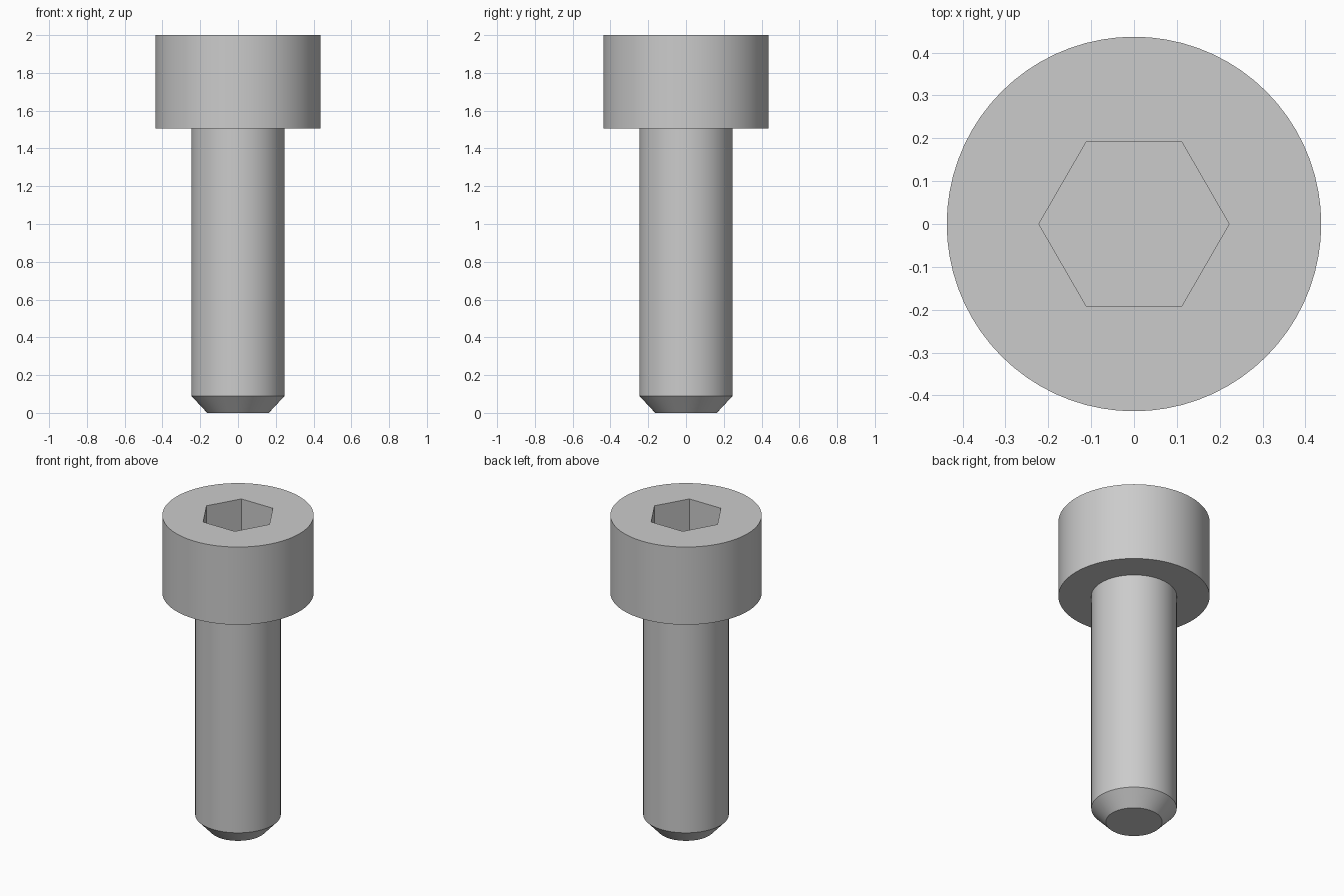
import bpy
import bmesh
from math import sin, cos, pi, radians

default = bpy.data.objects.get("Cube")
if default:
    bpy.data.objects.remove(default, do_unlink=True)

SEGMENTS = 72  # multiple of six, so the socket corners land on vertices
HEAD_R, SHANK_R, TIP_R = 0.437, 0.247, 0.163
SOCKET_R, SOCKET_DEPTH = 0.222, 0.25
HEIGHT, HEAD_BASE, CHAMFER = 2.0, 1.505, 0.09


def round_radius(radius):
    return lambda angle: radius


def hex_radius(angle):
    # Distance to a hexagon's edge, with corners on the x axis
    return SOCKET_R * cos(pi / 6) / cos(angle % (pi / 3) - pi / 6)


# Steel material
steel = bpy.data.materials.new("steel_grey")
steel.use_nodes = True
grey = (0.6, 0.6, 0.6, 1)
steel.diffuse_color = grey
steel.node_tree.nodes["Principled BSDF"].inputs["Base Color"].default_value = grey

# Sections from the tip, up the outside and down into the hexagonal socket
sections = [
    (round_radius(TIP_R), 0),
    (round_radius(SHANK_R), CHAMFER),
    (round_radius(SHANK_R), HEAD_BASE),
    (round_radius(HEAD_R), HEAD_BASE),
    (round_radius(HEAD_R), HEIGHT),
    (hex_radius, HEIGHT),
    (hex_radius, HEIGHT - SOCKET_DEPTH),
]

bm = bmesh.new()
angles = [2 * pi * i / SEGMENTS for i in range(SEGMENTS)]
rings = [[bm.verts.new((r(a) * cos(a), r(a) * sin(a), z)) for a in angles]
         for r, z in sections]

# Skin the sections, then close the tip and the socket floor
for low, high in zip(rings, rings[1:]):
    for i in range(SEGMENTS):
        j = (i + 1) % SEGMENTS
        bm.faces.new((low[i], low[j], high[j], high[i]))
bm.faces.new(rings[0][::-1])
bm.faces.new(rings[-1])
bmesh.ops.recalc_face_normals(bm, faces=bm.faces[:])

mesh = bpy.data.meshes.new("socket_head_screw")
bm.to_mesh(mesh)
bm.free()
mesh.materials.append(steel)
screw = bpy.data.objects.new("socket_head_screw", mesh)
bpy.context.collection.objects.link(screw)

# Smooth round walls, sharp rims and socket corners
bpy.ops.object.select_all(action="DESELECT")
screw.select_set(True)
bpy.context.view_layer.objects.active = screw
bpy.ops.object.shade_smooth_by_angle(angle=radians(30))
